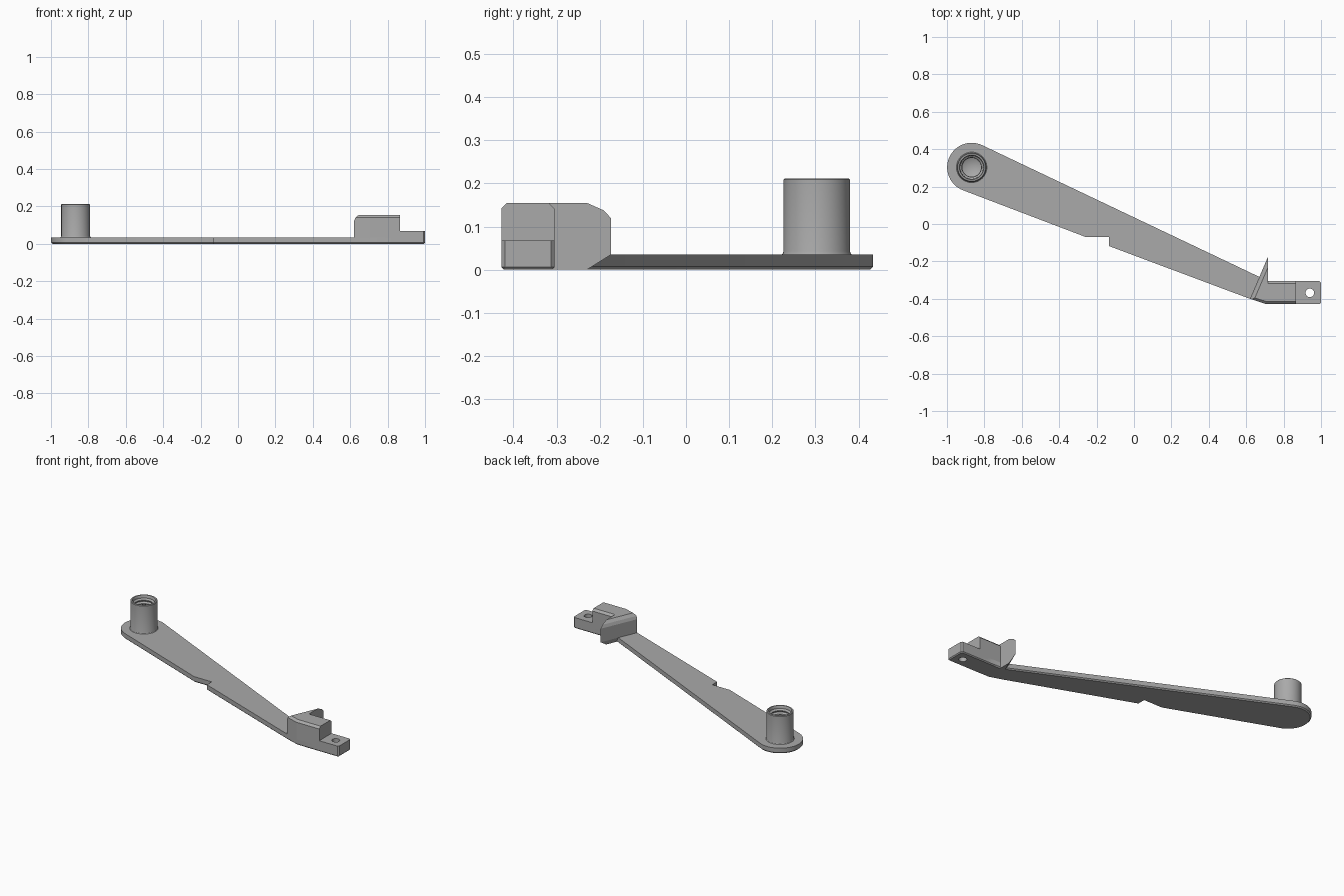
import bpy, bmesh, math
from mathutils import Vector

cube = bpy.data.objects.get("Cube")
if cube:
    bpy.data.objects.remove(cube, do_unlink=True)

grey = bpy.data.materials.new("plain grey")
grey.use_nodes = True
grey.diffuse_color = (0.4, 0.4, 0.4, 1)
grey.node_tree.nodes["Principled BSDF"].inputs["Base Color"].default_value = (0.4, 0.4, 0.4, 1)


def finish(bm, name):
    bmesh.ops.recalc_face_normals(bm, faces=bm.faces)
    mesh = bpy.data.meshes.new(name)
    bm.to_mesh(mesh)
    bm.free()
    mesh.materials.append(grey)
    ob = bpy.data.objects.new(name, mesh)
    bpy.context.collection.objects.link(ob)
    return ob


def smooth(ob):
    bpy.ops.object.select_all(action='DESELECT')
    ob.select_set(True)
    bpy.context.view_layer.objects.active = ob
    bpy.ops.object.shade_smooth_by_angle(angle=math.radians(30))


def prism(outline, z0, z1, chamfer=0):
    """Extrude a counter-clockwise outline, with an optional bottom chamfer."""
    bm = bmesh.new()
    base = bm.faces.new([bm.verts.new((x, y, z0)) for x, y in outline])
    rim = list(base.edges)
    top = bmesh.ops.extrude_face_region(bm, geom=[base], use_keep_orig=True)
    verts = [g for g in top["geom"] if isinstance(g, bmesh.types.BMVert)]
    bmesh.ops.translate(bm, verts=verts, vec=(0, 0, z1 - z0))
    bmesh.ops.recalc_face_normals(bm, faces=bm.faces)
    if chamfer:
        bmesh.ops.bevel(bm, geom=rim, offset=chamfer, segments=1, affect='EDGES')
    return bm


def slice_edge(bm, a, b, low, high):
    """Slice along side a-b through two (inset, height) points."""
    out = Vector((b[1] - a[1], a[0] - b[0], 0)).normalized()
    co = Vector((*a, low[1])) - out * low[0]
    normal = out * (high[1] - low[1]) + Vector((0, 0, high[0] - low[0]))
    bmesh.ops.bisect_plane(bm, geom=bm.verts[:] + bm.edges[:] + bm.faces[:],
                           plane_co=co, plane_no=normal, clear_outer=True)
    bmesh.ops.holes_fill(bm, edges=[e for e in bm.edges if e.is_boundary])


TOP, PLATE, FRONT, BACK = 0.155, 0.035, -0.428, -0.305
PIVOT = Vector((-0.868, 0.303))

# Flat arm with a round end and a notched lower side
arc = [math.radians(64.5 + 185 * i / 32) for i in range(33)]
outline = [PIVOT + 0.131 * Vector((math.cos(t), math.sin(t))) for t in arc]
outline += [(-0.257, -0.07), (-0.134, -0.07), (-0.134, -0.118), (0.62, -0.40),
            (0.706, FRONT), (0.85, FRONT), (0.85, BACK), (0.717, BACK)]
smooth(finish(prism(outline, 0, PLATE, 0.007), "arm_plate"))

# Angled fin at the narrow end
fin = [(0.62, -0.40), (0.706, FRONT), (0.717, FRONT), (0.717, -0.174)]
bm = prism(fin, 0, TOP)
for low, high in [((0, 0.12), (0.007, 0.138)), ((0.007, 0.138), (0.022, TOP)),
                  ((0.022, 0), (0, PLATE))]:
    slice_edge(bm, fin[3], fin[0], low, high)
for i in range(2):
    slice_edge(bm, fin[i], fin[i + 1], (0, 0.142), (0.013, TOP))
    slice_edge(bm, fin[i], fin[i + 1], (0.007, 0), (0, 0.007))
finish(bm, "angled_fin")

# Tall block beside the fin
block = [(0.706, FRONT), (0.866, FRONT), (0.866, BACK), (0.706, BACK)]
bm = prism(block, 0.02, TOP)
for i in (0, 2):
    slice_edge(bm, block[i], block[i + 1], (0, 0.142), (0.013, TOP))
finish(bm, "tall_block")

# Low end tab with a screw hole
c = 0.008
tab_outline = [(0.75, FRONT), (1 - c, FRONT), (1, FRONT + c),
               (1, BACK - c), (1 - c, BACK), (0.75, BACK)]
tab = finish(prism(tab_outline, 0, 0.068, 0.006), "end_tab")
bm = bmesh.new()
bmesh.ops.create_cone(bm, cap_ends=True, segments=32, radius1=0.023, radius2=0.023, depth=0.4)
bmesh.ops.translate(bm, verts=bm.verts, vec=(0.94, -0.368, 0))
cutter = finish(bm, "hole_cutter")
cutter.hide_render = True
mod = tab.modifiers.new("hole", 'BOOLEAN')
mod.operation = 'DIFFERENCE'
mod.solver = 'EXACT'
mod.object = cutter
bpy.context.view_layer.objects.active = tab
bpy.ops.object.modifier_apply(modifier=mod.name)
bpy.data.objects.remove(cutter, do_unlink=True)
smooth(tab)

# Hollow post: outer wall, rim, ridged bore and conical floor
profile = [(0.084, 0.033), (0.079, 0.037), (0.077, 0.043), (0.077, 0.209),
           (0.074, 0.212), (0.066, 0.212), (0.062, 0.205)]
for i in range(5):
    z = 0.195 - 0.022 * i
    profile += [(0.062, z), (0.052, z - 0.008), (0.052, z - 0.013), (0.062, z - 0.02)]
profile += [(0.05, 0.08), (0.05, 0.06), (0, 0.036)]
bm = bmesh.new()
verts = [bm.verts.new((PIVOT.x + r, PIVOT.y, z)) for r, z in profile]
edges = [bm.edges.new(pair) for pair in zip(verts, verts[1:])]
bmesh.ops.spin(bm, geom=verts + edges, cent=(*PIVOT, 0), axis=(0, 0, 1),
               angle=2 * math.pi, steps=48, use_merge=False)
bmesh.ops.remove_doubles(bm, verts=bm.verts, dist=0.0001)
bmesh.ops.recalc_face_normals(bm, faces=bm.faces)
if max(bm.faces, key=lambda f: f.calc_area()).normal.dot(
        max(bm.faces, key=lambda f: f.calc_area()).calc_center_median()
        - Vector((*PIVOT, 0.126))) < 0:
    bmesh.ops.reverse_faces(bm, faces=bm.faces)
mesh_post = bpy.data.meshes.new("hollow_post")
bm.to_mesh(mesh_post)
bm.free()
mesh_post.materials.append(grey)
post = bpy.data.objects.new("hollow_post", mesh_post)
bpy.context.collection.objects.link(post)
smooth(post)
